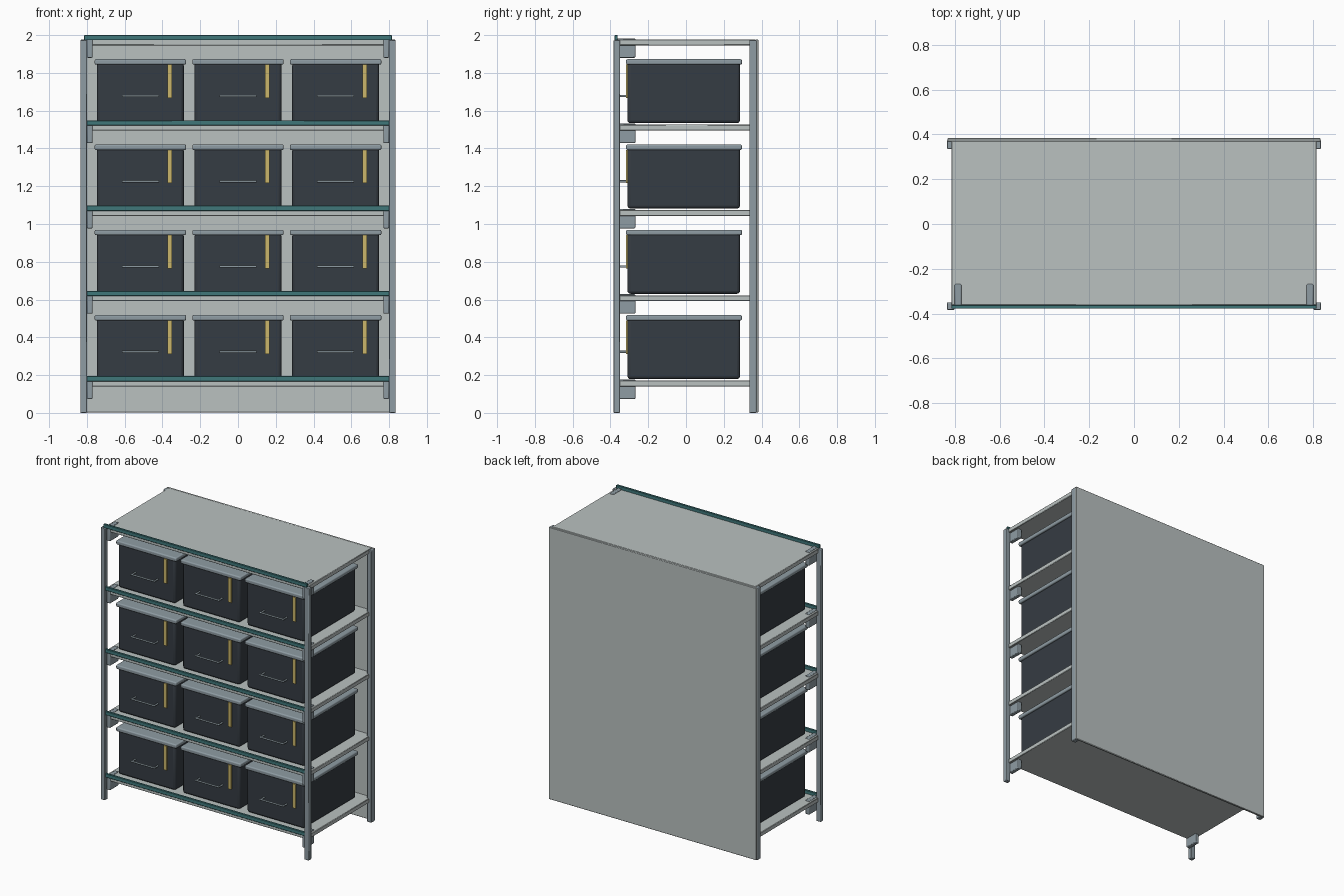
import bpy, math
from mathutils import Vector

if "Cube" in bpy.data.objects:
    bpy.data.objects.remove(bpy.data.objects["Cube"])


def material(name, rgb):
    m = bpy.data.materials.new(name)
    m.diffuse_color = (*rgb, 1)
    m.use_nodes = True
    m.node_tree.nodes["Principled BSDF"].inputs["Base Color"].default_value = m.diffuse_color
    return m


PALE = material("pale grey", (0.49, 0.535, 0.53))
STEEL = material("steel grey", (0.275, 0.335, 0.37))
TEAL = material("teal", (0.05, 0.185, 0.195))
DARK = material("dark slate", (0.036, 0.045, 0.056))
YELLOW = material("label yellow", (0.60, 0.47, 0.145))


def finish(ob, name, mat):
    ob.name = name
    ob.data.materials.append(mat)
    bpy.ops.object.shade_smooth_by_angle(angle=math.radians(35))
    return ob


def box(name, x, y, z, mat, bevel=0.003, segments=1):
    """Bevelled box from (min, max) ranges."""
    bpy.ops.mesh.primitive_cube_add(size=1)
    ob = bpy.context.object
    size = Vector((x[1] - x[0], y[1] - y[0], z[1] - z[0]))
    mid = Vector((x[0] + x[1], y[0] + y[1], z[0] + z[1])) / 2
    for v in ob.data.vertices:
        v.co = Vector(a * b for a, b in zip(v.co, size))
    ob.location = mid
    if bevel:
        mod = ob.modifiers.new("rounded edges", 'BEVEL')
        mod.width = bevel
        mod.segments = segments
    return finish(ob, name, mat)


def rod(name, a, b, r, mat):
    a, b = Vector(a), Vector(b)
    bpy.ops.mesh.primitive_cylinder_add(vertices=12, radius=r, depth=(b - a).length,
                                        location=(a + b) / 2)
    ob = bpy.context.object
    ob.rotation_euler = (b - a).to_track_quat('Z', 'Y').to_euler()
    return finish(ob, name, mat)


def side_range(s, a, b):
    return (a, b) if s > 0 else (-b, -a)


# corner posts
for s, side in ((-1, "left"), (1, "right")):
    xr = side_range(s, 0.80, 0.835)
    box("front_post_" + side, xr, (-0.383, -0.35), (0, 1.973), STEEL, 0.004, 2)
    box("back_post_" + side, xr, (0.335, 0.373), (0, 1.973), STEEL, 0.004, 2)

# back panel
box("back_panel", (-0.833, 0.833), (0.368, 0.383), (0.002, 1.976), PALE, 0.003)

# shelves with front edging strips and corner brackets
TOPS = [0.171 + 0.4515 * i for i in range(5)]
for i, t in enumerate(TOPS):
    box(f"shelf_{i}", (-0.815, 0.815), (-0.363, 0.37), (t - 0.031, t), PALE, 0.003)
    box(f"front_strip_{i}", (-0.815, 0.815), (-0.378, -0.362), (t - 0.004, t + 0.023), TEAL, 0.002)
    for s, side in ((-1, "left"), (1, "right")):
        box(f"bracket_{side}_{i}", side_range(s, 0.77, 0.80), (-0.366, -0.268),
            (t - 0.097, t + 0.006), STEEL, 0.005, 2)

# storage bins: three on each of the lower four shelves
for i, t in enumerate(TOPS[:4]):
    for j in range(3):
        c = (j - 1) * 0.517
        tag = f"_{i}_{j}"
        box("bin_body" + tag, (c - 0.23, c + 0.23), (-0.31, 0.286), (t + 0.008, t + 0.33),
            DARK, 0.016, 3)
        box("bin_lid" + tag, (c - 0.242, c + 0.242), (-0.317, 0.296), (t + 0.318, t + 0.347),
            STEEL, 0.008, 3)
        box("bin_label" + tag, (c + 0.143, c + 0.167), (-0.3185, -0.3095),
            (t + 0.142, t + 0.318), YELLOW, 0)
        # pull handle: bar on two stubs
        h = t + 0.152
        rod("handle_bar" + tag, (c - 0.098, -0.35, h), (c + 0.098, -0.35, h), 0.006, STEEL)
        for s in (-1, 1):
            rod("handle_stub" + tag, (c + s * 0.09, -0.35, h), (c + s * 0.09, -0.305, h), 0.006, STEEL)
